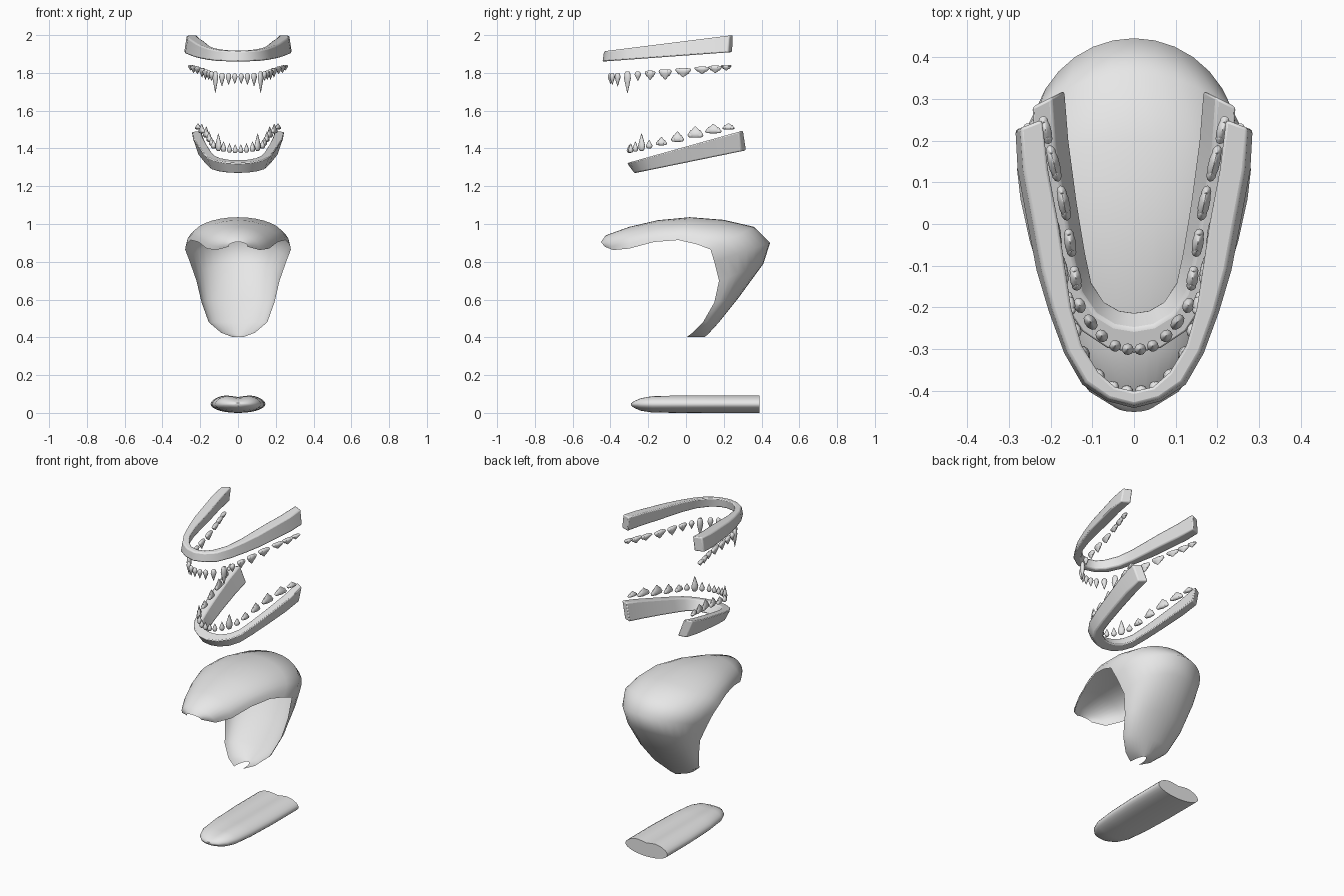
import bpy
import bmesh
import math
from mathutils import Vector

cube = bpy.data.objects.get("Cube")
if cube:
    bpy.data.objects.remove(cube, do_unlink=True)

grey = bpy.data.materials.new("plain_grey")
grey.use_nodes = True
grey.diffuse_color = (0.8, 0.8, 0.8, 1)
grey.node_tree.nodes["Principled BSDF"].inputs["Base Color"].default_value = (0.8, 0.8, 0.8, 1)


def finish(name, bm, angle=50, bevel=0):
    """Turn a bmesh into a smooth shaded object."""
    bmesh.ops.recalc_face_normals(bm, faces=bm.faces)
    mesh = bpy.data.meshes.new(name)
    bm.to_mesh(mesh)
    bm.free()
    mesh.materials.append(grey)
    obj = bpy.data.objects.new(name, mesh)
    bpy.context.collection.objects.link(obj)
    if bevel:
        mod = obj.modifiers.new("soft_edges", "BEVEL")
        mod.width = bevel
        mod.segments = 2
        mod.limit_method = "ANGLE"
        mod.angle_limit = math.radians(40)
    bpy.ops.object.select_all(action="DESELECT")
    obj.select_set(True)
    bpy.context.view_layer.objects.active = obj
    bpy.ops.object.shade_smooth_by_angle(angle=math.radians(angle))
    return obj


def loft(bm, sections, closed=True, caps=True):
    """Bridge equal-length rings of points with quads."""
    rings = [[bm.verts.new(p) for p in section] for section in sections]
    count = len(rings[0])
    for a, b in zip(rings, rings[1:]):
        for i in range(count if closed else count - 1):
            j = (i + 1) % count
            bm.faces.new((a[i], a[j], b[j], b[i]))
    if caps:
        bm.faces.new(rings[0])
        bm.faces.new(list(reversed(rings[-1])))


def mirrored(points):
    """Run along the left half, then back along the right half."""
    return [(1, p) for p in points] + [(-1, p) for p in reversed(points[:-1])]


# Gums: horseshoe strips, each station is inner x, y and outer x, y
def gum(name, stations, top_span, bottom_span, top_z, bottom_z):
    sections = []
    for side, (ix, iy, ox, oy) in mirrored(stations):
        inner, outer = Vector((ix, iy)), Vector((ox, oy))
        ring = []
        for t, height in ((top_span[0], top_z), (top_span[1], top_z),
                          (bottom_span[1], bottom_z), (bottom_span[0], bottom_z)):
            p = inner.lerp(outer, t)
            ring.append((side * p.x, p.y, height(p.y)))
        sections.append(ring)
    bm = bmesh.new()
    loft(bm, sections)
    return finish(name, bm, bevel=0.007)


gum("upper_gum",
    [(.22, .25, .285, .225), (.205, .13, .28, .13), (.18, 0, .256, 0),
     (.165, -.1, .235, -.11), (.15, -.2, .205, -.21), (.125, -.29, .168, -.31),
     (.085, -.355, .125, -.385), (.045, -.39, .065, -.425), (0, -.4, 0, -.442)],
    (0, .8), (.15, 1),
    lambda y: 1.915 + .125 * (y + .43), lambda y: 1.86 + .073 * (y + .44))

gum("lower_gum",
    [(.165, .32, .245, .28), (.155, .2, .24, .17), (.135, .05, .215, .03),
     (.115, -.07, .19, -.1), (.1, -.14, .165, -.2), (.07, -.185, .125, -.26),
     (.035, -.205, .065, -.3), (0, -.21, 0, -.312)],
    (.4, 1), (0, .62),
    lambda y: 1.41 + .28 * y, lambda y: 1.325 + .205 * y)


# Teeth: tapered lathed cones, wide ones get extra side cusps
def cone(bm, base, along, half_length, depth, height):
    across = Vector((-along.y, along.x, 0))
    rings = []
    for level, size in ((-.1, .45), (0, .8), (.25, 1), (.5, .7), (.8, .32), (1, .04)):
        ring = []
        for k in range(10):
            a = math.tau * k / 10
            ring.append(base + along * (math.cos(a) * half_length * size)
                        + across * (math.sin(a) * depth * size)
                        + Vector((0, 0, height * level)))
        rings.append(ring)
    loft(bm, rings)


def teeth(name, layout, direction, base_z):
    bm = bmesh.new()
    for i, (x, y, half_length, height) in enumerate(layout):
        before, after = layout[max(i - 1, 0)], layout[min(i + 1, len(layout) - 1)]
        for side in (1, -1):
            along = Vector((side * (after[0] - before[0]), after[1] - before[1], 0)).normalized()
            base = Vector((side * x, y, base_z(y)))
            depth = min(half_length, .014)
            cone(bm, base, along, half_length, depth, direction * height)
            if half_length > .022:
                for end in (-1, 1):
                    cone(bm, base + along * (end * half_length * .62), along,
                         half_length * .45, depth * .85, direction * height * .65)
    return finish(name, bm, 60)


teeth("upper_teeth",
      [(.017, -.4, .015, .05), (.05, -.39, .015, .055), (.085, -.362, .017, .065),
       (.12, -.31, .02, .105), (.14, -.255, .018, .045), (.155, -.19, .027, .045),
       (.172, -.11, .033, .05), (.19, -.015, .04, .045), (.215, .085, .04, .035),
       (.235, .155, .036, .036), (.25, .213, .027, .028)],
      -1, lambda y: 1.79 + .08 * (y + .41))

teeth("lower_teeth",
      [(.015, -.3, .014, .042), (.045, -.292, .014, .045), (.077, -.268, .016, .05),
       (.104, -.235, .021, .085), (.13, -.195, .019, .04), (.14, -.13, .028, .04),
       (.153, -.045, .032, .05), (.168, .05, .04, .055), (.192, .145, .042, .045),
       (.212, .225, .032, .03)],
      1, lambda y: 1.38 + .235 * (y + .3))


# Mouth lining: arches from the rim to the spine; spine y, z then rim x, y, z
arches = [(-.45, .905, .05, -.43, .88), (-.425, .94, .115, -.385, .862),
          (-.3, .985, .165, -.3, .87), (-.15, 1.02, .21, -.17, .905),
          (.02, 1.036, .25, -.04, .915), (.2, 1.022, .272, .06, .892),
          (.36, .985, .28, .13, .865), (.445, .9, .255, .15, .8),
          (.41, .79, .22, .175, .7), (.275, .605, .193, .15, .585),
          (.175, .48, .155, .09, .48), (.12, .42, .09, .035, .425),
          (.1, .402, .03, .005, .402)]
sections = []
for sy, sz, rx, ry, rz in arches:
    rim, spine = Vector((ry, rz)), Vector((sy, sz))
    section = []
    for k in range(17):
        a = math.pi * k / 16
        p = rim.lerp(spine, math.sin(a) ** .9)
        section.append((rx * math.cos(a), p.x, p.y))
    sections.append(section)
bm = bmesh.new()
loft(bm, sections, closed=False, caps=False)
finish("mouth_lining", bm, 70)

# Tongue: flattened ovals with a groove along the top; y, half width, thickness
sections = []
for y, width, thick in ((-.29, .02, .15), (-.275, .06, .42), (-.24, .095, .75),
                        (-.18, .12, .95), (-.05, .136, 1), (.15, .145, 1), (.39, .145, 1)):
    section = []
    for k in range(28):
        a = math.tau * k / 28
        x = width * math.cos(a)
        rise = math.sin(a)
        groove = .016 * math.exp(-(x / .045) ** 2) if rise > 0 else 0
        section.append((x, y, .046 + thick * ((.054 if rise > 0 else .046) * rise - groove)))
    sections.append(section)
bm = bmesh.new()
loft(bm, sections)
finish("tongue", bm)
